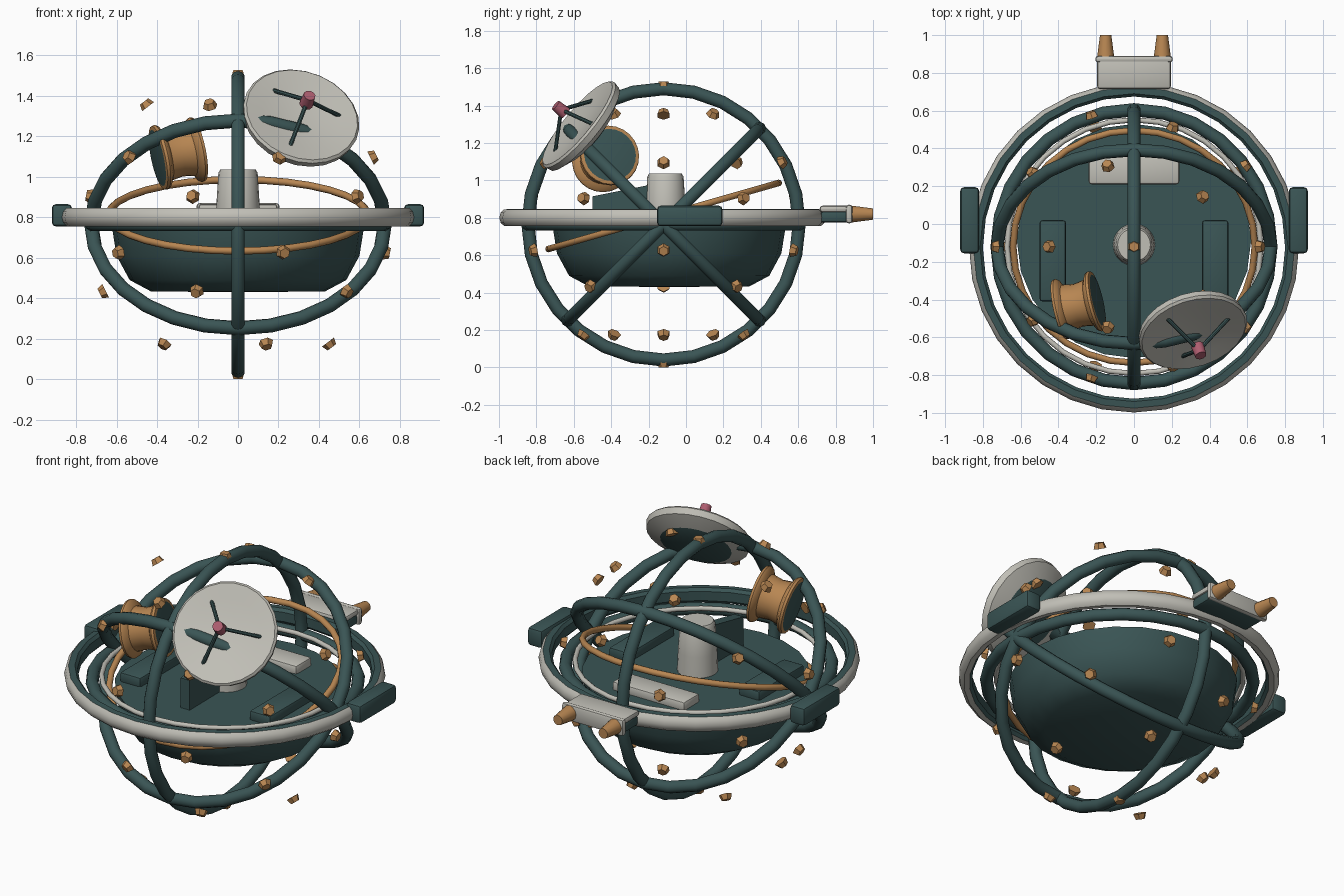
import bpy, bmesh
from math import sin, cos, pi, radians
from mathutils import Matrix, Vector

if "Cube" in bpy.data.objects:
    bpy.data.objects.remove(bpy.data.objects["Cube"])


def material(name, rgb):
    m = bpy.data.materials.new(name)
    m.use_nodes = True
    m.diffuse_color = (*rgb, 1)
    m.node_tree.nodes["Principled BSDF"].inputs["Base Color"].default_value = (*rgb, 1)
    return m


GREEN = material("dark teal", (0.042, 0.09, 0.09))
WHITE = material("warm grey", (0.53, 0.52, 0.47))
GOLD = material("bronze", (0.48, 0.24, 0.085))
PINK = material("rose", (0.42, 0.11, 0.16))
CENTRE = Vector((0, -0.12, 0.765))


def finish(name, bm, mats, matrix=None, smooth=True):
    bmesh.ops.recalc_face_normals(bm, faces=bm.faces)
    mesh = bpy.data.meshes.new(name)
    bm.to_mesh(mesh)
    bm.free()
    ob = bpy.data.objects.new(name, mesh)
    bpy.context.collection.objects.link(ob)
    for m in mats:
        mesh.materials.append(m)
    if matrix:
        ob.matrix_world = matrix
    if smooth:
        bpy.ops.object.select_all(action='DESELECT')
        ob.select_set(True)
        bpy.context.view_layer.objects.active = ob
        bpy.ops.object.shade_smooth_by_angle(angle=radians(40))
    return ob


def revolve(name, profile, mats, matrix, segs=24, closed=False, second=()):
    """Spin (radius, height) points about z; bands listed in second use mats[1]."""
    bm = bmesh.new()
    rings = []
    for r, h in profile:
        if r == 0:
            rings.append([bm.verts.new((0, 0, h))] * segs)
        else:
            rings.append([bm.verts.new((r * cos(2 * pi * i / segs), r * sin(2 * pi * i / segs), h))
                          for i in range(segs)])
    for k in range(len(rings) if closed else len(rings) - 1):
        a, b = rings[k], rings[(k + 1) % len(rings)]
        for i in range(segs):
            j = (i + 1) % segs
            f = bm.faces.new(list(dict.fromkeys((a[i], a[j], b[j], b[i]))))
            f.material_index = int(k in second)
    return finish(name, bm, mats, matrix)


def torus(name, major, minor, mat, matrix, segs=28):
    circle = [(major + minor * cos(2 * pi * i / 10), minor * sin(2 * pi * i / 10)) for i in range(10)]
    return revolve(name, circle, [mat], matrix, segs, closed=True)


def box(name, lo, hi, mat, bevel=0.015):
    lo, hi = Vector(lo), Vector(hi)
    bm = bmesh.new()
    bmesh.ops.create_cube(bm, size=1)
    bmesh.ops.transform(bm, verts=bm.verts, matrix=Matrix.Translation((lo + hi) / 2)
                        @ Matrix.Diagonal((*(hi - lo), 1)))
    bmesh.ops.bevel(bm, geom=bm.edges[:], offset=bevel, segments=2, affect='EDGES', profile=0.5)
    return finish(name, bm, [mat])


def aim(point, direction):
    return Matrix.Translation(point) @ Vector(direction).to_track_quat('Z', 'Y').to_matrix().to_4x4()


def rod(name, a, b, radius, mat, tip, segs=10):
    a, b = Vector(a), Vector(b)
    length = (b - a).length
    return revolve(name, [(0, 0), (radius, 0), (tip, length), (0, length)], [mat], aim(a, b - a), segs)


at_centre = Matrix.Translation(CENTRE)

# Cage of hoops
torus("horizontal_hoop", 0.725, 0.035, GREEN, at_centre)
torus("vertical_hoop", 0.725, 0.035, GREEN, at_centre @ Matrix.Rotation(pi / 2, 4, 'Y'))
for label, tilt in (("rising", pi / 4), ("falling", -pi / 4)):
    torus(label + "_hoop", 0.725, 0.035, GREEN, at_centre @ Matrix.Rotation(tilt, 4, 'X'))

# Outer belt with dark upper and inner faces
belt = [(0.80, 0.775), (0.815, 0.758), (0.845, 0.755), (0.865, 0.772), (0.873, 0.80),
        (0.866, 0.828), (0.85, 0.845), (0.815, 0.847), (0.80, 0.83)]
revolve("outer_belt", belt, [WHITE, GREEN], Matrix.Translation((0, -0.125, 0)), 32, True, (0, 6, 7, 8))

# Inner rings
torus("inner_ring", 0.672, 0.014, WHITE, Matrix.Translation((0, -0.12, 0.79)), 32)
torus("tilted_ring", 0.64, 0.018, GOLD,
      Matrix.Translation((0, -0.12, 0.81)) @ Matrix.Rotation(radians(16), 4, 'X'), 32)

# Hull and deck
hull = [(0, 0.43), (0.43, 0.434), (0.535, 0.49), (0.60, 0.61), (0.62, 0.735), (0, 0.74)]
revolve("hull", hull, [GREEN], Matrix.Translation((0, -0.09, 0)), 24)
for side, s in (("left", 1), ("right", -1)):
    xs = sorted((s * 0.36, s * 0.50))
    box(side + "_deck_rail", (xs[0], -0.41, 0.72), (xs[1], 0.02, 0.79), GREEN)
    xs = sorted((s * 0.82, s * 0.92))
    box(side + "_belt_pod", (xs[0], -0.155, 0.755), (xs[1], 0.195, 0.865), GREEN, 0.02)
box("deck_plate", (-0.24, 0.21, 0.72), (0.24, 0.36, 0.785), WHITE)
revolve("deck_column", [(0, 0.73), (0.112, 0.73), (0.107, 0.86), (0.097, 1.02), (0.087, 1.037), (0, 1.037)],
        [WHITE], Matrix.Translation((0, -0.11, 0)), 20)

# Upright fin ahead of the column
bm = bmesh.new()
face = bm.faces.new([bm.verts.new((-0.03, y, z)) for y, z in
                     ((-0.5, 0.73), (-0.15, 0.73), (-0.15, 0.985), (-0.5, 0.915))])
grown = bmesh.ops.extrude_face_region(bm, geom=[face])
bmesh.ops.translate(bm, vec=(0.06, 0, 0),
                    verts=[g for g in grown["geom"] if isinstance(g, bmesh.types.BMVert)])
finish("deck_fin", bm, [GREEN])

# Rear thruster block
box("thruster_base", (-0.19, 0.72, 0.775), (0.19, 0.87, 0.835), GREEN)
box("thruster_cover", (-0.195, 0.715, 0.83), (0.195, 0.88, 0.865), WHITE)
box("thruster_lip", (-0.205, 0.855, 0.77), (0.205, 0.89, 0.87), WHITE)
for side, x in (("left", 0.15), ("right", -0.15)):
    rod(side + "_nozzle", (x, 0.885, 0.82), (x, 1.0, 0.82), 0.045, GOLD, 0.03, 12)

# Studs on the vertices and face centres of an icosahedron
ico = bmesh.new()
bmesh.ops.create_icosphere(ico, subdivisions=1, radius=1)
spots = [v.co.normalized() for v in ico.verts] + [f.calc_center_median().normalized() for f in ico.faces]
ico.free()
bm = bmesh.new()
for d in spots:
    bmesh.ops.create_cone(bm, cap_ends=True, segments=6, radius1=0.037, radius2=0.026, depth=0.032,
                          matrix=aim(CENTRE + d * 0.748, d))
finish("hull_studs", bm, [GOLD], smooth=False)

# Dish with feed and struts
normal = Vector((0.24, -0.75, 0.62)).normalized()
u = (Vector((1, 0, 0)) - normal * normal.x).normalized()
v = normal.cross(u)
hub = Vector((0.308, -0.555, 1.285))
dish = [(0, 0.004), (0.1, 0.008), (0.2, 0.022), (0.283, 0.034), (0.295, 0.022), (0.287, -0.015),
        (0.2, -0.055), (0.13, -0.075), (0, -0.085)]
revolve("dish", dish, [WHITE, GREEN], aim(hub, normal), 24, False, (6, 7))
feed = hub + normal * 0.15
for i in range(3):
    t = radians(14 + 120 * i)
    rod("dish_strut_%d" % (i + 1), hub + (u * cos(t) + v * sin(t)) * 0.2 + normal * 0.015, feed, 0.011, GREEN, 0.011, 8)
rod("dish_feed", feed - normal * 0.03, feed + normal * 0.04, 0.035, PINK, 0.03)

# Spool with dark end caps
spool = [(0, -0.108), (0.142, -0.108), (0.16, -0.104), (0.163, -0.09), (0.156, -0.078), (0.125, -0.062), (0.115, 0)]
spool += [(r, -h) for r, h in reversed(spool[:-1])]
revolve("spool", spool, [GOLD, GREEN], aim((-0.295, -0.43, 1.115), (0.95, 0.22, 0.2)), 24, False,
        (0, len(spool) - 2))
